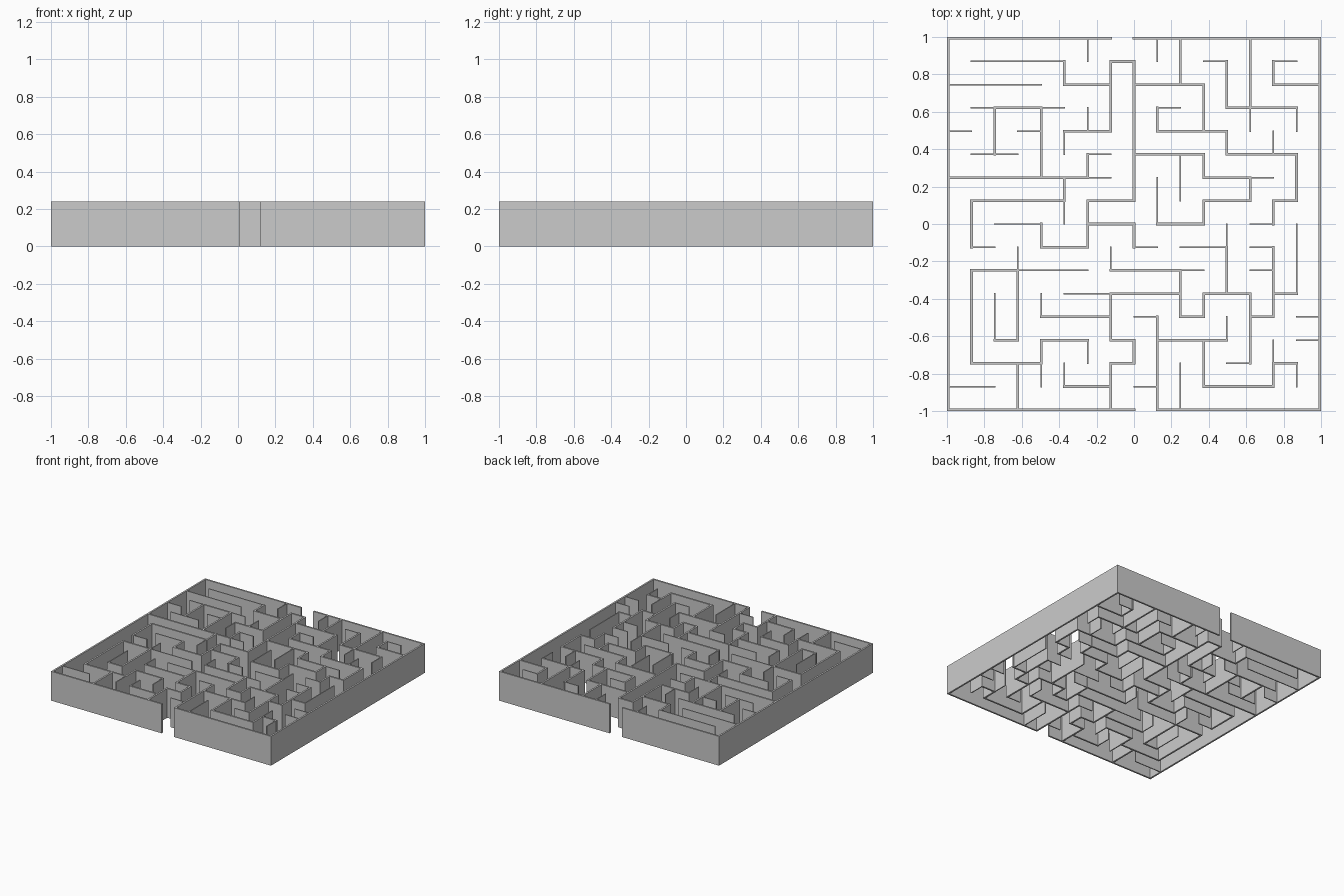
import bpy, bmesh

if "Cube" in bpy.data.objects:
    bpy.data.objects.remove(bpy.data.objects["Cube"])

N = 16                      # cells per side
HEIGHT = 0.24
THICK, THIN = 0.007, 0.004  # half widths: normal walls, dead-end stubs
PITCH = 2 * (1 - THICK) / N

# wall runs along x: grid row -> (start column, end column)
ROWS = {
    16: [(0, 7), (8, 16)],
    15: [(1, 5), (7, 8), (11, 12), (14, 15)],
    14: [(0, 4), (5, 7), (8, 11), (14, 16)],
    13: [(1, 5), (9, 10), (12, 15)],
    12: [(0, 1), (3, 4), (5, 7), (9, 12)],
    11: [(1, 3), (6, 7), (8, 11), (12, 15)],
    10: [(0, 7), (11, 14)],
    9: [(1, 5), (6, 8), (11, 13), (14, 15)],
    8: [(2, 4), (6, 8), (9, 11), (13, 14)],
    7: [(1, 2), (4, 6), (8, 9), (10, 12), (13, 14)],
    6: [(1, 6), (7, 11), (13, 14)],
    5: [(5, 10), (11, 13), (14, 15)],
    4: [(4, 7), (8, 9), (10, 11), (13, 14), (15, 16)],
    3: [(2, 3), (4, 6), (7, 8), (9, 12), (15, 16)],
    2: [(1, 4), (7, 8), (12, 13), (14, 15)],
    1: [(0, 2), (5, 7), (8, 9), (11, 14)],
    0: [(0, 8), (9, 16)],
}
# wall runs along y: grid column -> (start row, end row)
COLS = {
    0: [(0, 16)],
    1: [(2, 6), (7, 9)],
    2: [(3, 5), (11, 13)],
    3: [(0, 2), (3, 7)],
    4: [(1, 3), (4, 5), (7, 8), (10, 13)],
    5: [(1, 2), (8, 10), (11, 12), (14, 15)],
    6: [(2, 3), (7, 9), (10, 11), (12, 13), (15, 16)],
    7: [(0, 2), (3, 5), (6, 7), (12, 15)],
    8: [(2, 3), (7, 8), (9, 15)],
    9: [(0, 3), (3, 4), (8, 10), (12, 13), (15, 16)],
    10: [(0, 2), (4, 6), (9, 11), (14, 16)],
    11: [(1, 3), (4, 5), (8, 9), (10, 11), (12, 14)],
    12: [(3, 4), (5, 8), (11, 12), (13, 15)],
    13: [(2, 5), (9, 10), (12, 16)],
    14: [(1, 3), (4, 7), (8, 9), (11, 12), (14, 15)],
    15: [(1, 2), (5, 8), (9, 11), (12, 13)],
    16: [(0, 16)],
}

# split runs into unit edges and collect each node's neighbours
links = {}


def link(a, b):
    links.setdefault(a, set()).add(b)
    links.setdefault(b, set()).add(a)


for j, runs in ROWS.items():
    for s, e in runs:
        for i in range(s, e):
            link((i, j), (i + 1, j))
for i, runs in COLS.items():
    for s, e in runs:
        for j in range(s, e):
            link((i, j), (i, j + 1))

# straight dead-end stubs are thinner, except on the outer wall
thin = set()
for start, near in links.items():
    if len(near) != 1 or start[1] in (0, N):
        continue
    a, b = start, next(iter(near))
    while True:
        thin.add(frozenset((a, b)))
        ahead = (2 * b[0] - a[0], 2 * b[1] - a[1])
        if len(links[b]) != 2 or ahead not in links[b]:
            break
        a, b = b, ahead

bm = bmesh.new()


def wall_prism(x0, x1, y0, y1, open_sides):
    """Box with the named sides left open where it meets a neighbour."""
    c = [(x0, y0), (x1, y0), (x1, y1), (x0, y1)]
    lo = [bm.verts.new((x, y, 0)) for x, y in c]
    hi = [bm.verts.new((x, y, HEIGHT)) for x, y in c]
    bm.faces.new(lo[::-1])
    bm.faces.new(hi)
    for k, side in enumerate("SENW"):
        if side not in open_sides:
            n = (k + 1) % 4
            bm.faces.new((lo[k], lo[n], hi[n], hi[k]))


def half(node):
    return THIN if all(frozenset((node, n)) in thin for n in links[node]) else THICK


def pos(k):
    return (k - N / 2) * PITCH


DIRS = {(0, -1): "S", (1, 0): "E", (0, 1): "N", (-1, 0): "W"}
for (i, j), near in links.items():
    # post at the node
    h = half((i, j))
    x, y = pos(i), pos(j)
    joined = [DIRS[(p - i, q - j)] for p, q in near
              if h == THIN or frozenset(((i, j), (p, q))) not in thin]
    wall_prism(x - h, x + h, y - h, y + h, joined)
    # panels to the next nodes
    for p, q in near:
        if (p, q) < (i, j):
            continue
        w = THIN if frozenset(((i, j), (p, q))) in thin else THICK
        g = half((p, q))
        if q == j:
            wall_prism(x + h, pos(p) - g, y - w, y + w, "EW")
        else:
            wall_prism(x - w, x + w, y + h, pos(q) - g, "NS")

bmesh.ops.remove_doubles(bm, verts=bm.verts, dist=1e-5)
mesh = bpy.data.meshes.new("maze_walls")
bm.to_mesh(mesh)
bm.free()
bpy.context.collection.objects.link(bpy.data.objects.new("maze_walls", mesh))
